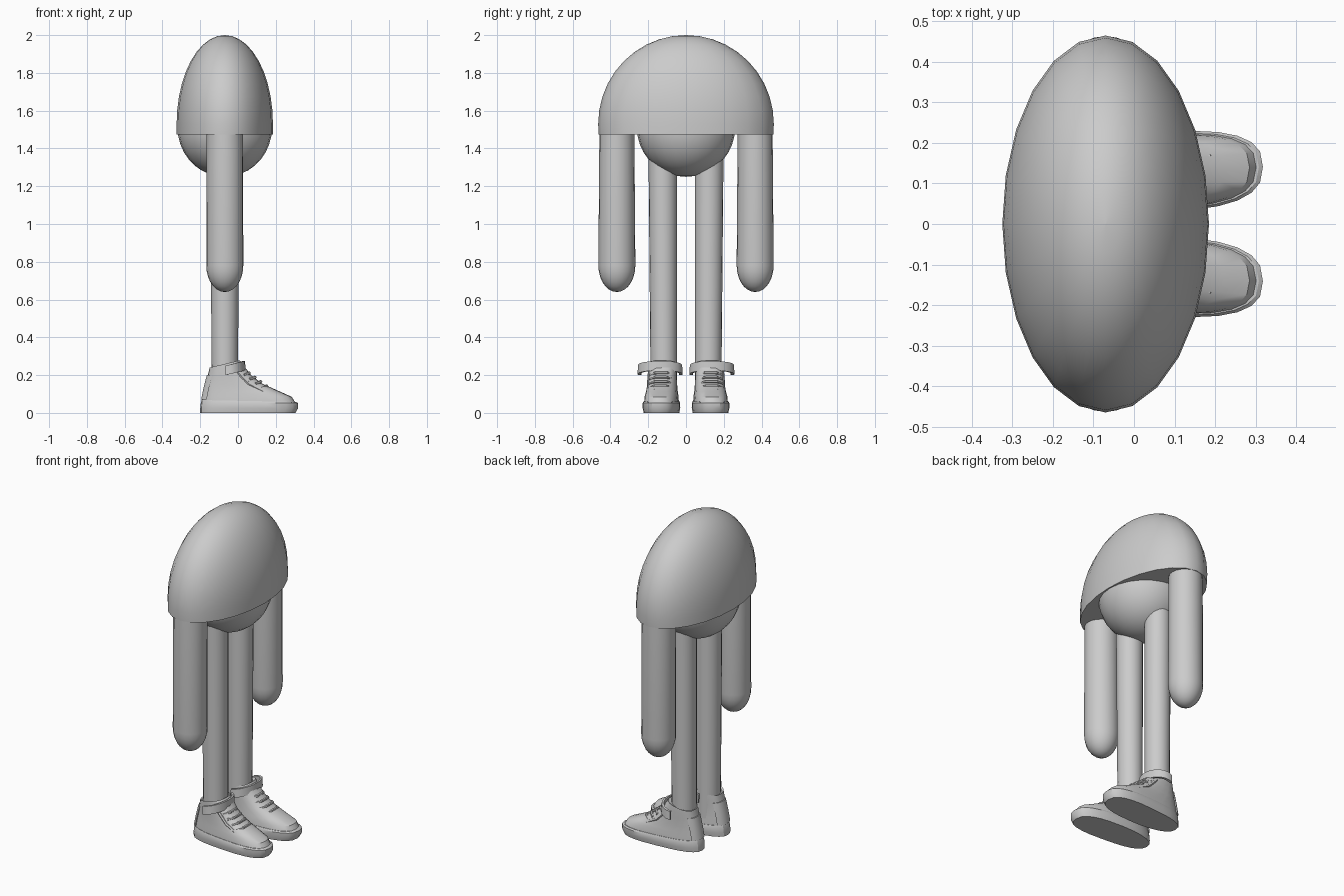
import bpy, bmesh, math
from mathutils import Vector

if "Cube" in bpy.data.objects:
    bpy.data.objects.remove(bpy.data.objects["Cube"])

grey = bpy.data.materials.new("plain grey")
grey.diffuse_color = (0.6, 0.6, 0.6, 1)
grey.use_nodes = True
grey.node_tree.nodes["Principled BSDF"].inputs["Base Color"].default_value = grey.diffuse_color
CX = -0.07  # centre line of body and limbs


def make(name, rings, angle=40, cap=True, closed=True):
    """Skin a list of equal-length rings; cap the ends if asked."""
    bm = bmesh.new()
    vs = [[bm.verts.new(p) for p in r] for r in rings]
    n = len(vs[0])
    for a, b in zip(vs, vs[1:]):
        for i in range(n if closed else n - 1):
            j = (i + 1) % n
            bm.faces.new((a[i], a[j], b[j], b[i]))
    if cap:
        bm.faces.new(vs[0][::-1])
        bm.faces.new(vs[-1])
    bmesh.ops.remove_doubles(bm, verts=bm.verts, dist=1e-5)
    bmesh.ops.recalc_face_normals(bm, faces=bm.faces)
    me = bpy.data.meshes.new(name)
    bm.to_mesh(me)
    bm.free()
    ob = bpy.data.objects.new(name, me)
    bpy.context.collection.objects.link(ob)
    me.materials.append(grey)
    bpy.ops.object.select_all(action='DESELECT')
    ob.select_set(True)
    bpy.context.view_layer.objects.active = ob
    bpy.ops.object.shade_smooth_by_angle(angle=math.radians(angle))
    return ob


def ellipse(cx, cy, z, rx, ry, n=24):
    return [(cx + rx * math.cos(2 * math.pi * i / n),
             cy + ry * math.sin(2 * math.pi * i / n), z) for i in range(n)]


def dome(cx, cy, cz, rx, ry, rz, a0, a1, steps, n=24):
    """Elliptical rings between two latitudes in degrees."""
    out = []
    for k in range(steps + 1):
        a = math.radians(a0 + (a1 - a0) * k / steps)
        c = max(math.cos(a), 0.003)
        out.append(ellipse(cx, cy, cz + rz * math.sin(a), rx * c, ry * c, n))
    return out


def sweep(name, pts, radius, n=6):
    """Round cord through a few points."""
    pts = [Vector(p) for p in pts]
    rings = []
    for i, p in enumerate(pts):
        d = (pts[min(i + 1, len(pts) - 1)] - pts[max(i - 1, 0)]).normalized()
        u = d.cross(Vector((0.3, 0, 1))).normalized()
        v = d.cross(u)
        rings.append([p + radius * (u * math.cos(2 * math.pi * k / n)
                                    + v * math.sin(2 * math.pi * k / n)) for k in range(n)])
    return make(name, rings)


# Flat-bottomed shell over the shoulders
shell = [ellipse(CX, 0, 1.475, 0.255, 0.463)]
shell += dome(CX, 0, 1.53, 0.255, 0.465, 0.47, 0, 90, 10)
make("upper_body", shell)

# Rounded belly below the shell
make("belly", dome(CX, 0, 1.51, 0.25, 0.26, 0.26, -90, 0, 9))


def foot_ring(s, z, xb, xf, w, tilt=0.0, n=24):
    """Shoe outline: narrow heel, broad toe, optional rise to the front."""
    pts = []
    for i in range(n):
        a = 2 * math.pi * i / n
        c, q = math.cos(a), math.sin(a)
        x = (xb + xf) / 2 + (xf - xb) / 2 * math.copysign(abs(c) ** 0.8, c)
        y = w * math.copysign(abs(q) ** 0.75, q) * (0.92 + 0.08 * c)
        skew = 0.125 + 0.05 * max(x, 0)
        pts.append((x, s * (skew + y), z + tilt * (x - xb)))
    return pts


for s, side in ((1, "left"), (-1, "right")):
    # Arm with a rounded end
    arm = dome(CX, s * 0.366, 0.78, 0.098, 0.098, 0.14, -90, 0, 7, 20)
    make(side + "_arm", arm + [ellipse(CX, s * 0.366, 1.56, 0.097, 0.092, 20)])

    # Slim leg
    make(side + "_leg", [ellipse(CX, s * 0.117, 0.1, 0.07, 0.07, 20),
                         ellipse(CX, s * 0.123, 1.42, 0.075, 0.076, 20)])

    # Sole, with a stepped rim
    make(side + "_sole", [foot_ring(s, 0.0, -0.2, 0.305, 0.1),
                          foot_ring(s, 0.025, -0.2, 0.318, 0.106),
                          foot_ring(s, 0.052, -0.197, 0.318, 0.106, 0.0),
                          foot_ring(s, 0.068, -0.192, 0.308, 0.1, -0.02)], 30)

    # Shoe upper, from toe box to collar
    make(side + "_shoe_upper", [foot_ring(s, z, xb, xf, w, t) for z, xb, xf, w, t in (
        (0.05, -0.192, 0.306, 0.098, 0), (0.085, -0.188, 0.285, 0.096, 0),
        (0.106, -0.184, 0.22, 0.09, 0.02), (0.145, -0.174, 0.13, 0.085, 0.03),
        (0.185, -0.163, 0.07, 0.082, 0.06), (0.215, -0.156, 0.035, 0.082, 0.15),
        (0.24, -0.15, 0.01, 0.08, 0.24), (0.235, -0.142, 0.0, 0.07, 0.24))], 35)

    # Ankle strap wrapped round the front, open behind
    strap = []
    for k in range(13):
        a = math.radians(-105 + 210 * k / 12)
        c, q = math.cos(a), math.sin(a)
        low = 0.205 + 0.02 * c
        strap.append([(-0.045 + r * 0.085 * c, s * (0.137 + r * 0.12 * q), z)
                      for r, z in ((1, low), (0.97, low + 0.05), (0.84, low + 0.05), (0.86, low))])
    make(side + "_ankle_strap", strap, 30)

    # Laces stepping down the slope
    for k in range(5):
        x, z = 0.06 + 0.031 * k, 0.212 - 0.023 * k
        y = s * (0.128 + 0.05 * x)
        sweep(f"{side}_lace_{k + 1}", [(x - 0.03, y - 0.058, z - 0.012), (x, y - 0.03, z),
                                       (x, y + 0.03, z), (x - 0.03, y + 0.058, z - 0.012)], 0.008)

    # Raised edging beside the laces
    for e in (-1, 1):
        sweep(f"{side}_edging_{'inner' if e < 0 else 'outer'}",
              [(0.0, s * (0.13 + e * 0.062), 0.215), (0.06, s * (0.133 + e * 0.064), 0.152),
               (0.14, s * (0.137 + e * 0.062), 0.11)], 0.01)

    # Heel patch
    heel = []
    for z, x in ((0.07, -0.19), (0.13, -0.178), (0.2, -0.16)):
        heel.append([(x + 0.035 - 0.042 * math.cos(a), s * 0.125 + 0.06 * math.sin(a), z)
                     for a in (-1.3, -0.8, -0.3, 0.3, 0.8, 1.3)])
    make(side + "_heel_patch", heel, 30)
